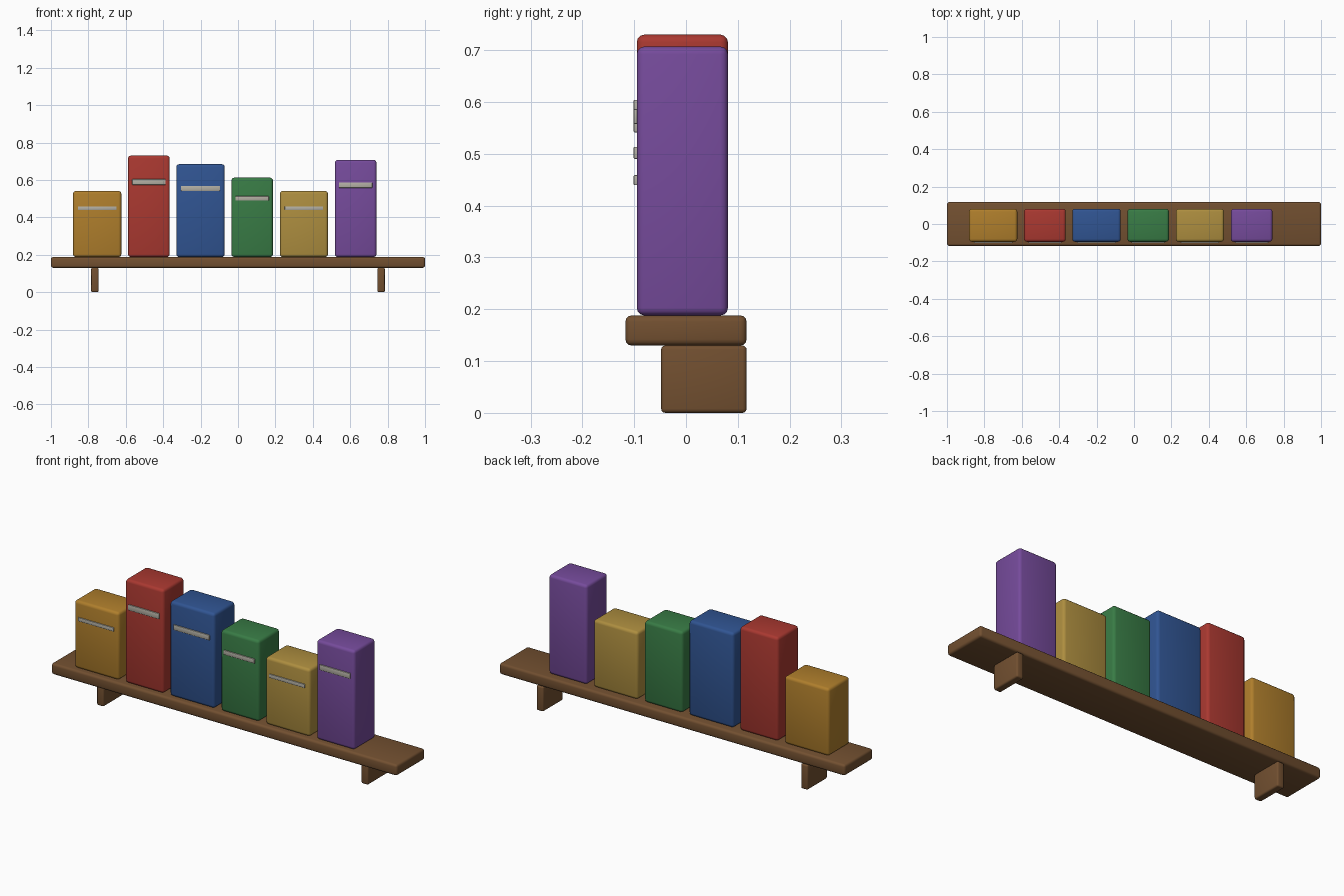
import bpy

if "Cube" in bpy.data.objects:
    bpy.data.objects.remove(bpy.data.objects["Cube"])


def material(name, rgb):
    m = bpy.data.materials.new(name)
    m.diffuse_color = (*rgb, 1)
    m.use_nodes = True
    m.node_tree.nodes["Principled BSDF"].inputs["Base Color"].default_value = m.diffuse_color
    return m


def box(name, x, y, z, mat, bevel, segments=3):
    """Rounded box spanning the (min, max) ranges x, y, z."""
    spans = (x, y, z)
    bpy.ops.mesh.primitive_cube_add(size=1, location=[(a + b) / 2 for a, b in spans])
    ob = bpy.context.object
    ob.name = name
    ob.scale = [b - a for a, b in spans]
    bpy.ops.object.transform_apply(location=False, rotation=False, scale=True)
    ob.data.materials.append(mat)
    mod = ob.modifiers.new("rounded edges", 'BEVEL')
    mod.width = bevel
    mod.segments = segments
    bpy.ops.object.modifier_apply(modifier=mod.name)
    bpy.ops.object.shade_smooth_by_angle()
    return ob


wood = material("wood", (0.17, 0.08, 0.03))
label = material("label", (0.45, 0.43, 0.37))

# Shelf board
SHELF_TOP = 0.188
box("shelf_board", (-1, 1), (-0.117, 0.117), (0.13, SHELF_TOP), wood, 0.012)

# Brackets under the board
for side, x in (("left", -0.765), ("right", 0.765)):
    box(f"{side}_bracket", (x - 0.02, x + 0.02), (-0.048, 0.117), (0, 0.13), wood, 0.008)

# Books: colour name, left, right, top, colour
BOOKS = [
    ("amber", -0.882, -0.624, 0.541, (0.43, 0.21, 0.025)),
    ("red", -0.588, -0.365, 0.730, (0.40, 0.04, 0.03)),
    ("blue", -0.330, -0.071, 0.684, (0.03, 0.09, 0.29)),
    ("green", -0.035, 0.187, 0.612, (0.04, 0.20, 0.06)),
    ("yellow", 0.224, 0.481, 0.541, (0.42, 0.27, 0.05)),
    ("purple", 0.518, 0.740, 0.707, (0.18, 0.07, 0.33)),
]
for name, x0, x1, top, rgb in BOOKS:
    box(f"{name}_book", (x0, x1), (-0.095, 0.081), (SHELF_TOP, top),
        material(name, rgb), 0.015)
    # Label strip across the spine
    h = top - SHELF_TOP
    inset = 0.1 * (x1 - x0)
    zc = SHELF_TOP + 0.74 * h
    box(f"{name}_label", (x0 + inset, x1 - inset), (-0.101, -0.09),
        (zc - 0.0275 * h, zc + 0.0275 * h), label, 0.002, 2)
